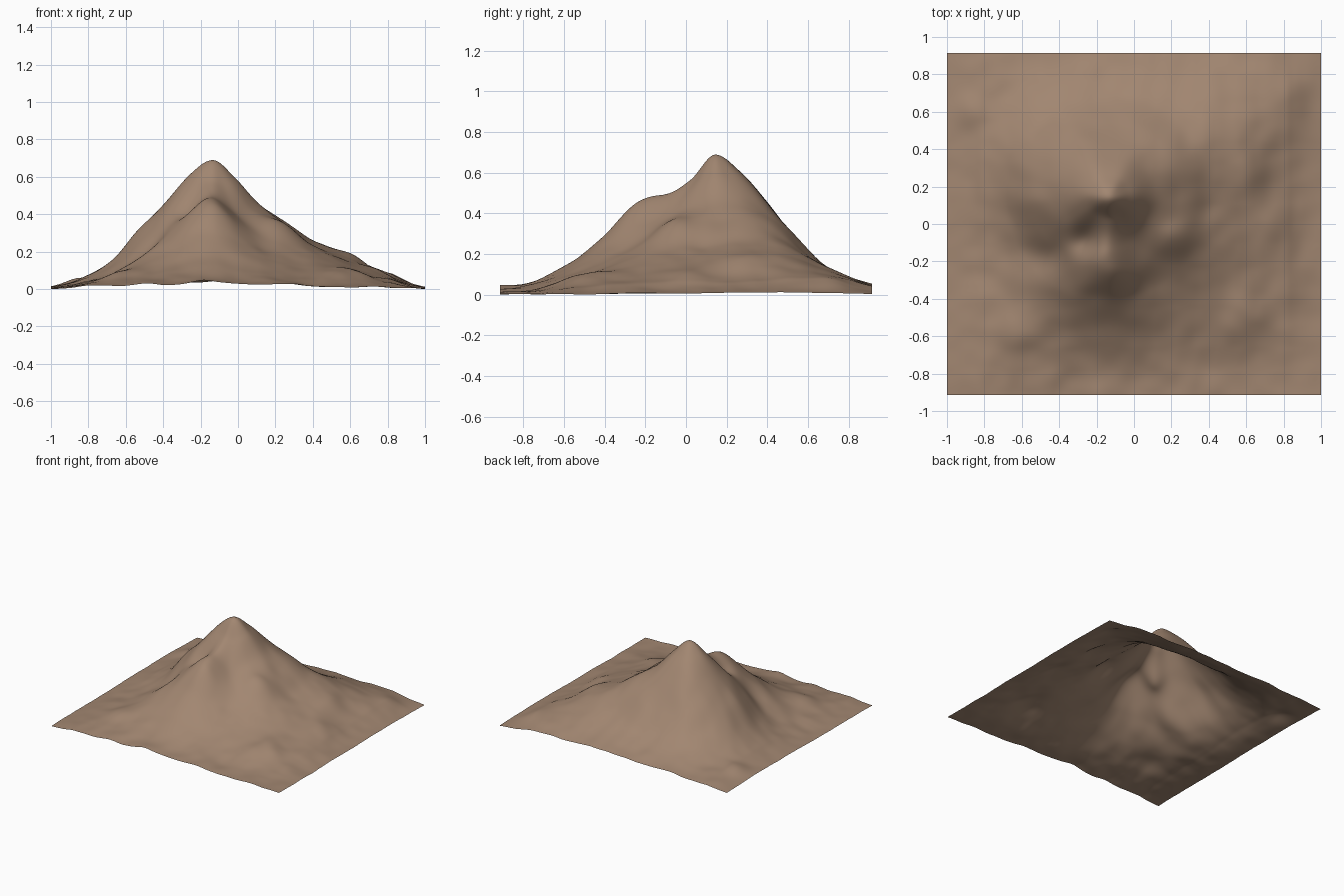
import bpy, math
from mathutils import Vector, noise

PEAK = Vector((-0.135, 0.145))
HX, HY, NX, NY = 1.0, 0.915, 150, 138

# Slope profiles: height at each radius from the summit, one row per 30 degrees from +x
RADII = [0, 0.12, 0.25, 0.4, 0.55, 0.75, 1.0, 1.4]
SLOPES = [
    [0.60, 0.46, 0.345, 0.24, 0.15, 0.05],
    [0.60, 0.47, 0.385, 0.28, 0.19, 0.10],
    [0.61, 0.48, 0.34, 0.19, 0.10, 0.03],
    [0.61, 0.47, 0.28, 0.13, 0.05, 0.01],
    [0.62, 0.49, 0.32, 0.17, 0.07, 0.02],
    [0.62, 0.48, 0.33, 0.18, 0.07, 0.04],
    [0.62, 0.47, 0.30, 0.14, 0.05, 0.03],
    [0.60, 0.46, 0.29, 0.13, 0.05, 0.02],
    [0.57, 0.44, 0.35, 0.24, 0.12, 0.05],
    [0.57, 0.485, 0.44, 0.29, 0.14, 0.04],
    [0.56, 0.42, 0.32, 0.21, 0.12, 0.05],
    [0.58, 0.43, 0.35, 0.25, 0.15, 0.07],
]
# Local knolls and gullies: x, y, height, radius
KNOLLS = [
    (-0.18, -0.17, 0.02, 0.08), (-0.27, -0.08, -0.025, 0.07),
    (0.24, -0.07, 0.025, 0.09), (0.60, 0.28, 0.025, 0.12),
    (0.58, -0.50, 0.035, 0.14), (0.40, -0.78, -0.015, 0.12),
    (-0.62, -0.57, 0.03, 0.11), (-0.55, 0.12, 0.02, 0.09),
    (0.40, 0.08, -0.015, 0.08), (-0.88, 0.6, 0.03, 0.09),
    (-0.18, -0.92, 0.025, 0.09), (-0.46, -0.17, -0.03, 0.09),
    (0.75, 0.0, 0.02, 0.12), (0.85, 0.72, 0.02, 0.09),
]


def hermite(p0, p1, m0, m1, t):
    return ((2*t**3 - 3*t**2 + 1)*p0 + (t**3 - 2*t**2 + t)*m0
            + (3*t**2 - 2*t**3)*p1 + (t**3 - t**2)*m1)


def along(row, r):
    h = [0.695] + row + [0.015]
    if r >= RADII[-1]:
        return h[-1]
    i = max(k for k in range(len(RADII)) if RADII[k] <= r)

    def slope(k):
        if k in (0, len(h) - 1):
            return 0
        return (h[k+1] - h[k-1]) / (RADII[k+1] - RADII[k-1])
    d = RADII[i+1] - RADII[i]
    return hermite(h[i], h[i+1], slope(i)*d, slope(i+1)*d, (r - RADII[i]) / d)


def height(x, y):
    dx, dy = x - PEAK.x, y - PEAK.y
    r = math.hypot(dx, dy)
    a = (math.degrees(math.atan2(dy, dx)) % 360) / 30
    i = int(a)
    p = [along(SLOPES[(i + k) % 12], r) for k in (-1, 0, 1, 2)]
    z = hermite(p[1], p[2], (p[2] - p[0])/2, (p[3] - p[1])/2, a - i)
    for kx, ky, kh, kr in KNOLLS:
        z += kh * math.exp(-((x - kx)**2 + (y - ky)**2) / kr**2)
    # weathered surface, calmer at the summit
    rough = min(1, r / 0.3)
    z += rough * 0.010 * noise.noise(Vector((x*4.5, y*4.5, 2.3)))
    z += rough * 0.006 * noise.noise(Vector((x*9, y*9, 7.1)))
    # sink towards the side borders
    edge = min(1, (HX - abs(x)) / 0.18)
    z *= 0.45 + 0.55 * edge
    return z if z > 0.004 else 0.004 * math.exp((z - 0.004) * 100)


# Terrain sheet
verts, faces = [], []
for j in range(NY + 1):
    for i in range(NX + 1):
        x, y = -HX + 2*HX*i/NX, -HY + 2*HY*j/NY
        verts.append([x, y, height(x, y)])
low = min(v[2] for v in verts)
for v in verts:
    v[2] -= low
for j in range(NY):
    for i in range(NX):
        k = j*(NX + 1) + i
        faces.append((k, k + 1, k + NX + 2, k + NX + 1))
mesh = bpy.data.meshes.new("mountain")
mesh.from_pydata(verts, [], faces)
mesh.shade_smooth()
mountain = bpy.data.objects.new("mountain", mesh)
bpy.context.collection.objects.link(mountain)

# Earth colour
earth = bpy.data.materials.new("earth")
earth.diffuse_color = (0.36, 0.24, 0.165, 1)
mesh.materials.append(earth)
